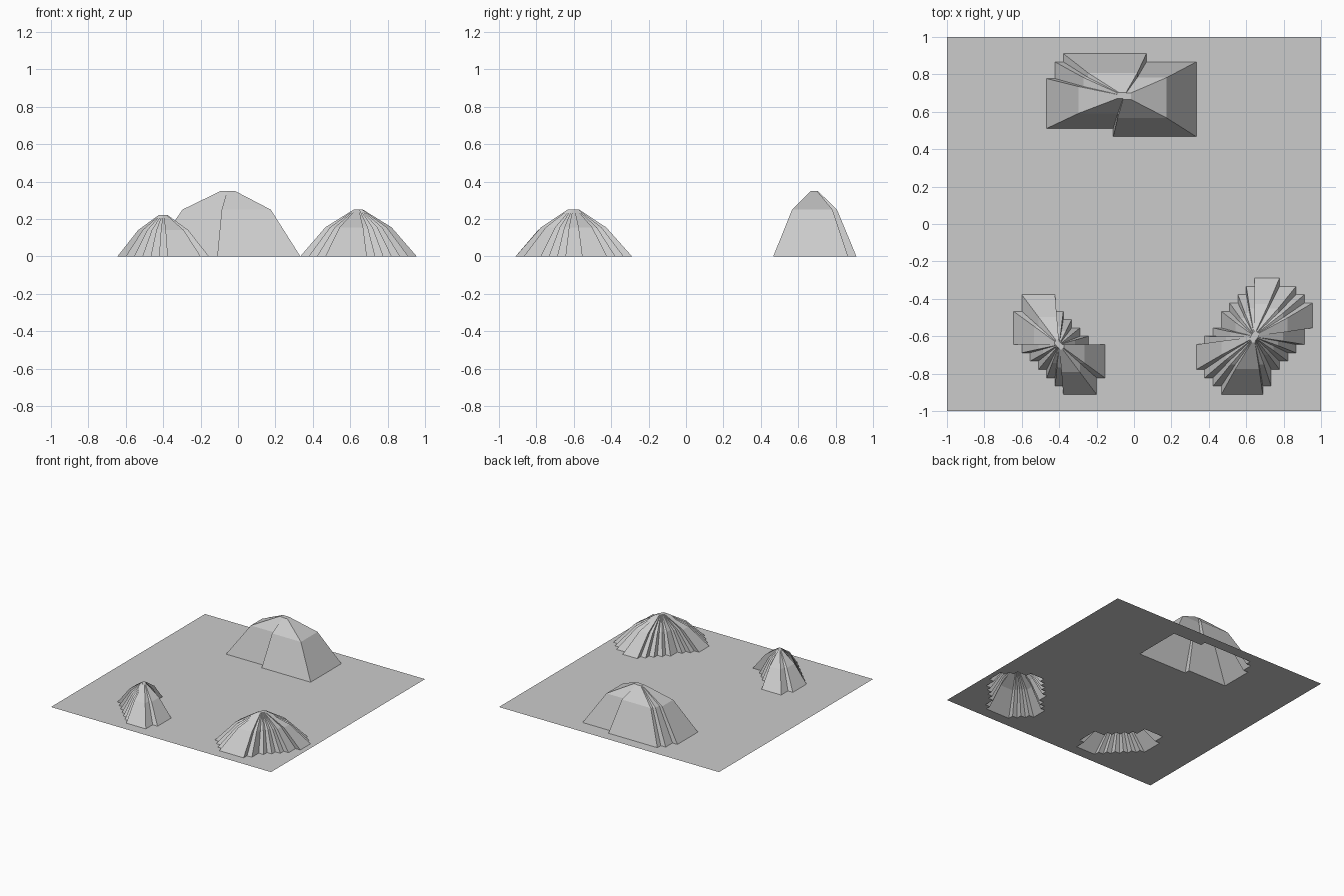
import bpy, bmesh
from mathutils import Vector

if "Cube" in bpy.data.objects:
    bpy.data.objects.remove(bpy.data.objects["Cube"])

N = 45                # ground cells per side
STEP = 2 / N

# Footprints: first row (counted from the back) and the column span of each row
BACK_HILL = (2, [(14, 24), (13, 30), (13, 30)] + [(12, 30)] * 6 + [(20, 30)])
LEFT_HILL = (31, [(9, 13), (9, 13), (8, 14), (8, 15), (8, 16), (8, 17),
                  (9, 19), (10, 19), (11, 19), (12, 19), (13, 18), (14, 18)])
RIGHT_HILL = (29, [(37, 40), (36, 42), (35, 43), (34, 44), (33, 44), (33, 44), (32, 43),
                   (31, 43), (30, 42), (30, 41), (30, 40), (31, 39), (32, 39), (33, 38)])

# Footprint, centre, then (height, x scale, y scale) of the shoulder and the summit
HILLS = [
    (BACK_HILL, (-0.053, 0.685), [(0.25, 0.59, 0.54), (0.35, 0.0925, 0.085)]),
    (LEFT_HILL, (-0.40, -0.645), [(0.14, 0.55, 0.55), (0.22, 0.10, 0.10)]),
    (RIGHT_HILL, (0.643, -0.602), [(0.155, 0.57, 0.56), (0.25, 0.08, 0.10)]),
]


def raise_faces(bm, faces, centre, z, sx, sy):
    """Extrude a patch upwards and set its scale about the hill centre."""
    new = bmesh.ops.extrude_face_region(bm, geom=faces)["geom"]
    old = [f for f in faces if f.is_valid]
    if old:
        bmesh.ops.delete(bm, geom=old, context='FACES')
    for v in (g for g in new if isinstance(g, bmesh.types.BMVert)):
        v.co = Vector((centre[0] + (v.co.x - centre[0]) * sx,
                       centre[1] + (v.co.y - centre[1]) * sy, z))
    return [g for g in new if isinstance(g, bmesh.types.BMFace)]


# Flat ground grid
bm = bmesh.new()
bmesh.ops.create_grid(bm, x_segments=N, y_segments=N, size=1)
cells = {}
for f in bm.faces:
    c = f.calc_center_median()
    cells[int((c.x + 1) / STEP), int((1 - c.y) / STEP)] = f

# Hills pulled out of the ground
for (row0, spans), centre, levels in HILLS:
    patch = [cells[col, row0 + r] for r, (a, b) in enumerate(spans) for col in range(a, b)]
    px, py = 1.0, 1.0
    for z, sx, sy in levels:
        patch = raise_faces(bm, patch, centre, z, sx / px, sy / py)
        px, py = sx, sy

bmesh.ops.recalc_face_normals(bm, faces=bm.faces)
if sum(f.normal.z * f.calc_area() for f in bm.faces) < 0:
    bmesh.ops.reverse_faces(bm, faces=bm.faces)

mesh = bpy.data.meshes.new("terrain")
bm.to_mesh(mesh)
bm.free()
bpy.context.collection.objects.link(bpy.data.objects.new("terrain", mesh))
